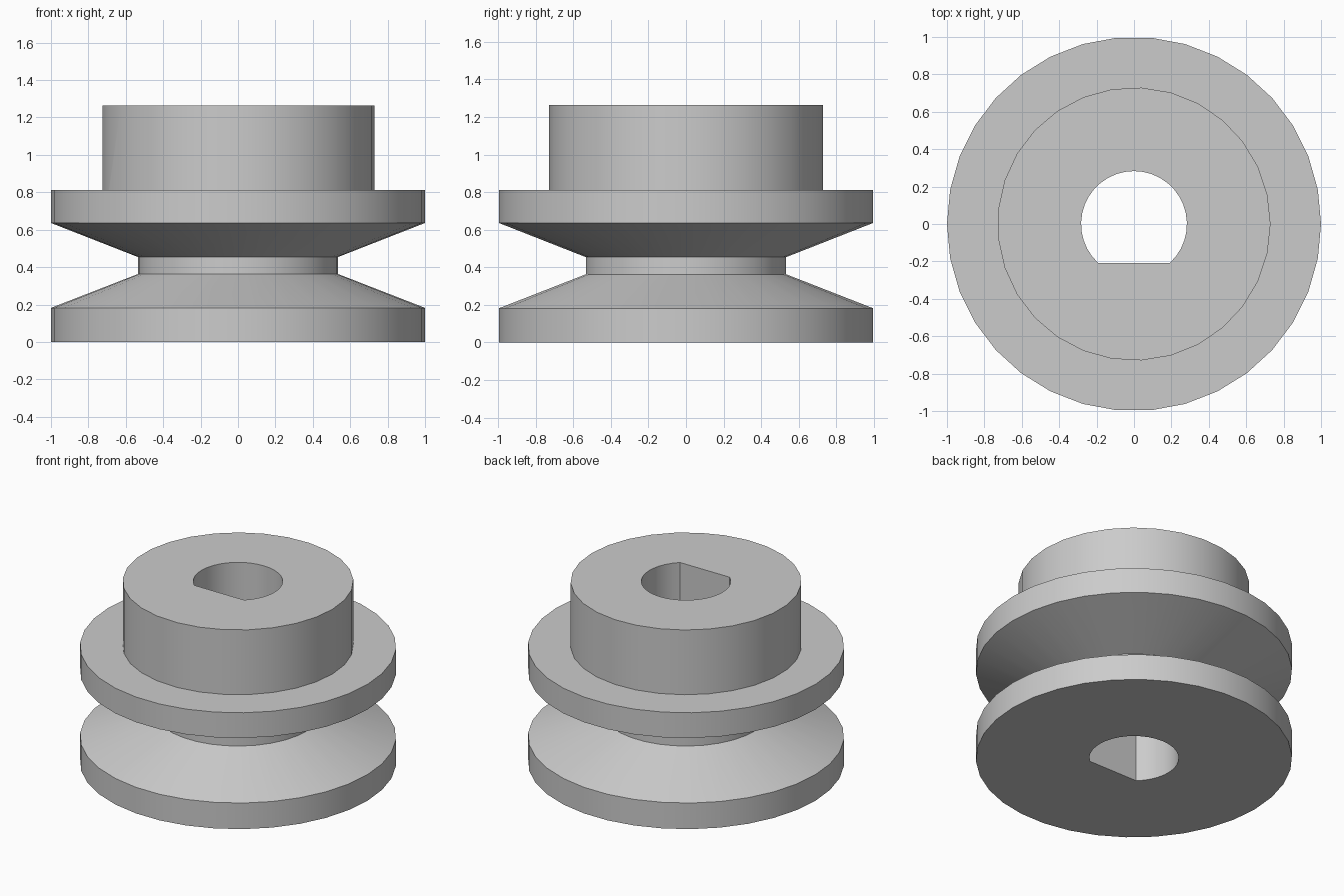
import bpy
import bmesh
from math import asin, cos, pi, sin

if "Cube" in bpy.data.objects:
    bpy.data.objects.remove(bpy.data.objects["Cube"], do_unlink=True)

grey = bpy.data.materials.new("plain grey")
grey.use_nodes = True
grey.diffuse_color = (0.6, 0.6, 0.6, 1)
grey.node_tree.nodes["Principled BSDF"].inputs["Base Color"].default_value = grey.diffuse_color


def stack(name, outlines):
    """Solid skinned through a list of (outline, height) sections, capped at both ends."""
    bm = bmesh.new()
    rings = [[bm.verts.new((x, y, z)) for x, y in outline] for outline, z in outlines]
    for low, high in zip(rings, rings[1:]):
        for i in range(len(low)):
            j = (i + 1) % len(low)
            bm.faces.new((low[i], low[j], high[j], high[i]))
    bm.faces.new(rings[0][::-1])
    bm.faces.new(rings[-1])
    mesh = bpy.data.meshes.new(name)
    bm.to_mesh(mesh)
    bm.free()
    mesh.materials.append(grey)
    obj = bpy.data.objects.new(name, mesh)
    bpy.context.collection.objects.link(obj)
    return obj


def circle(radius, sides):
    return [(radius * cos(2 * pi * i / sides), radius * sin(2 * pi * i / sides)) for i in range(sides)]


def combine(target, tool, operation):
    mod = target.modifiers.new(operation.lower(), "BOOLEAN")
    mod.operation = operation
    mod.solver = "EXACT"
    mod.object = tool
    bpy.ops.object.modifier_apply(modifier=mod.name)
    bpy.data.objects.remove(tool, do_unlink=True)


# Grooved wheel: two flanges, sloping groove walls and a narrow core
profile = [(1, 0), (1, 0.182), (0.535, 0.363), (0.535, 0.454), (1, 0.636), (1, 0.812)]
pulley = stack("pulley", [(circle(r, 34), z) for r, z in profile])

# Raised hub, overlapping the wheel so the two fuse
hub = stack("hub", [(circle(0.73, 29), z) for z in (0.7, 1.264)])

# D-shaped shaft hole with its flat at the front
bore_radius, flat_y, steps = 0.283, -0.208, 28
start = asin(flat_y / bore_radius)
angles = [start + (pi - 2 * start) * i / steps for i in range(steps + 1)]
d_shape = [(bore_radius * cos(a), bore_radius * sin(a)) for a in angles]
bore = stack("bore_cutter", [(d_shape, z) for z in (-0.1, 1.4)])
bore.hide_render = True

bpy.ops.object.select_all(action="DESELECT")
pulley.select_set(True)
bpy.context.view_layer.objects.active = pulley
combine(pulley, hub, "UNION")
combine(pulley, bore, "DIFFERENCE")
bpy.ops.object.shade_smooth_by_angle(angle=pi / 6)
